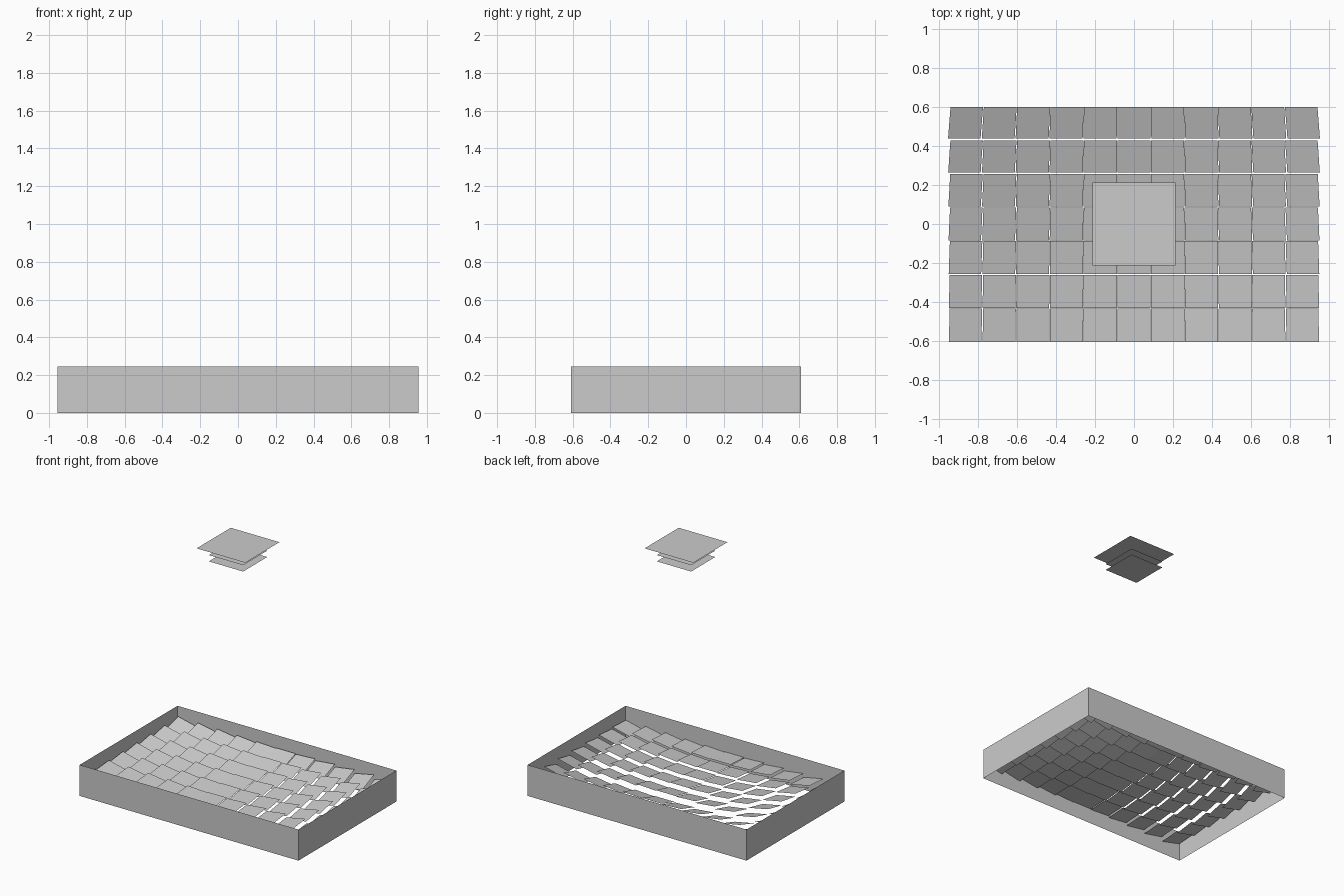
import bpy, bmesh
from mathutils import Vector

if "Cube" in bpy.data.objects:
    bpy.data.objects.remove(bpy.data.objects["Cube"])

HX, HY, WALL_H = 0.955, 0.61, 0.245      # open frame half sizes and height
COLS, ROWS, PITCH, TILE = 11, 7, 0.1725, 0.171
TILE_Z = WALL_H / 2
TARGET = Vector((0, 0, 1.87))
SUN = Vector((0, -0.37, 0.93)).normalized()


def make_object(name, bm):
    mesh = bpy.data.meshes.new(name)
    bm.to_mesh(mesh)
    bm.free()
    ob = bpy.data.objects.new(name, mesh)
    bpy.context.collection.objects.link(ob)
    return ob


def quad(bm, center, u, v):
    """Flat rectangle spanned by half-vectors u and v."""
    c = Vector(center)
    return bm.faces.new([bm.verts.new(c + u * a + v * b)
                         for a, b in ((-1, -1), (1, -1), (1, 1), (-1, 1))])


def plate(name, size, z, hole=0):
    """Horizontal square sheet, optionally with a square opening."""
    bm = bmesh.new()
    h = size / 2
    f = quad(bm, (0, 0, z), Vector((h, 0, 0)), Vector((0, h, 0)))
    if hole:
        bmesh.ops.inset_region(bm, faces=[f], thickness=(size - hole) / 2)
        bmesh.ops.delete(bm, geom=[f], context='FACES')
    return make_object(name, bm)


# Frame: four thin walls, open above and below
bm = bmesh.new()
up = Vector((0, 0, WALL_H / 2))
for s in (-1, 1):
    quad(bm, (0, s * HY, WALL_H / 2), Vector((-s * HX, 0, 0)), up)
    quad(bm, (s * HX, 0, WALL_H / 2), Vector((0, s * HY, 0)), up)
bmesh.ops.remove_doubles(bm, verts=bm.verts, dist=1e-4)
make_object("frame_walls", bm)

# Mirror tiles: each one bisects the sun and receiver directions
for r in range(ROWS):
    bm = bmesh.new()
    for c in range(COLS):
        p = Vector(((c - (COLS - 1) / 2) * PITCH, (r - (ROWS - 1) / 2) * PITCH, TILE_Z))
        n = ((TARGET - p).normalized() + SUN).normalized()
        ex = Vector((n.z, 0, -n.x)).normalized()
        ey = n.cross(ex)
        quad(bm, p, ex * TILE / 2, ey * TILE / 2)
    make_object(f"mirror_row_{r + 1}", bm)

# Receiver: stacked sheets above the mirrors
plate("receiver_rim", 0.425, 1.866, hole=0.305)
plate("receiver_window", 0.30, 1.89)
plate("receiver_absorber", 0.30, 1.94)
plate("receiver_cover", 0.425, 2.0)
